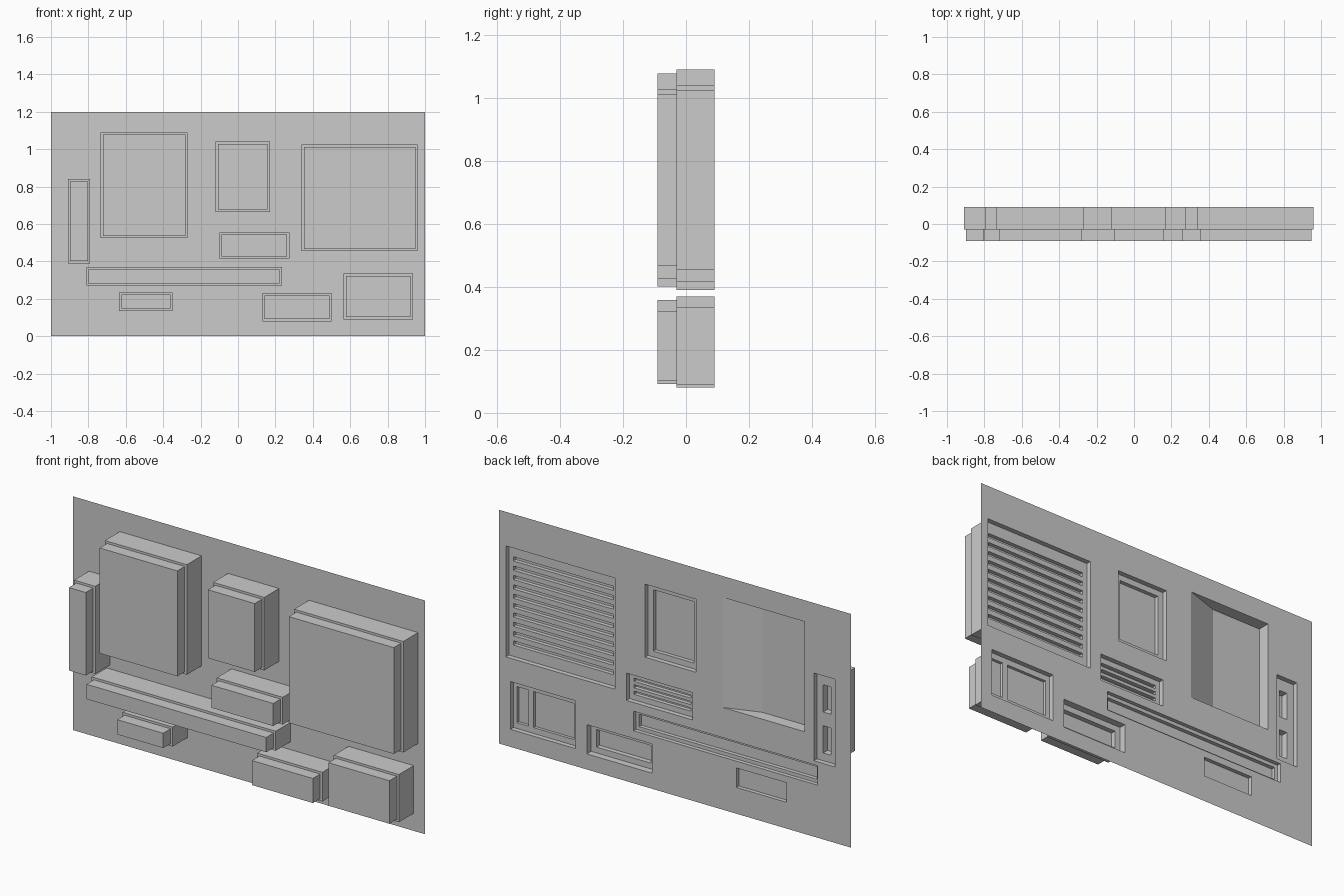
import bpy, bmesh
from mathutils import Vector

if "Cube" in bpy.data.objects:
    bpy.data.objects.remove(bpy.data.objects["Cube"])

BACK, STEP, FRONT = 0.09, -0.03, -0.09   # sheet plane, housing step, housing front
INSET = 0.012


def finish(name, bm, want_back=False):
    bmesh.ops.remove_doubles(bm, verts=bm.verts, dist=1e-5)
    bmesh.ops.recalc_face_normals(bm, faces=bm.faces)
    bmesh.ops.dissolve_limit(bm, angle_limit=0.01, verts=bm.verts, edges=bm.edges)
    bm.normal_update()
    if want_back and sum(f.normal.y * f.calc_area() for f in bm.faces) < 0:
        bmesh.ops.reverse_faces(bm, faces=bm.faces)
    me = bpy.data.meshes.new(name)
    bm.to_mesh(me)
    bm.free()
    ob = bpy.data.objects.new(name, me)
    bpy.context.collection.objects.link(ob)
    return ob


def relief(name, rect, base, pockets):
    """Flat floor at depth base; pockets are (x0,x1,z0,z1,depth), depth None = hole."""
    areas = [(*rect, base)] + pockets
    xs = sorted({round(v, 4) for a in areas for v in a[:2]})
    zs = sorted({round(v, 4) for a in areas for v in a[2:4]})

    def depth(i, j):
        if not (0 <= i < len(xs) - 1 and 0 <= j < len(zs) - 1):
            return 0.0
        x, z = (xs[i] + xs[i + 1]) / 2, (zs[j] + zs[j + 1]) / 2
        return [a[4] for a in areas if a[0] < x < a[1] and a[2] < z < a[3]][-1]

    bm = bmesh.new()

    def quad(pts):
        bm.faces.new([bm.verts.new((x, BACK - d, z)) for x, d, z in pts])

    for i in range(-1, len(xs) - 1):
        for j in range(-1, len(zs) - 1):
            d = depth(i, j)
            if i >= 0 and j >= 0 and d is not None:
                quad([(xs[i], d, zs[j]), (xs[i], d, zs[j + 1]),
                      (xs[i + 1], d, zs[j + 1]), (xs[i + 1], d, zs[j])])
            # step walls towards the next column and the next row
            e = depth(i + 1, j)
            if j >= 0 and None not in (d, e) and d != e:
                x = xs[i + 1]
                quad([(x, d, zs[j]), (x, d, zs[j + 1]), (x, e, zs[j + 1]), (x, e, zs[j])])
            e = depth(i, j + 1)
            if i >= 0 and None not in (d, e) and d != e:
                z = zs[j + 1]
                quad([(xs[i], d, z), (xs[i + 1], d, z), (xs[i + 1], e, z), (xs[i], e, z)])
    return finish(name, bm, True)


def housing(name, rect):
    """Stepped box on the front, open where it meets the sheet."""
    x0, x1, z0, z1 = rect
    bm = bmesh.new()
    loops = []
    for y, k in ((BACK, 0), (STEP, 0), (STEP, INSET), (FRONT, INSET)):
        loops.append([bm.verts.new(p) for p in (
            (x0 + k, y, z0 + k), (x1 - k, y, z0 + k), (x1 - k, y, z1 - k), (x0 + k, y, z1 - k))])
    for a, b in zip(loops, loops[1:]):
        for i in range(4):
            j = (i + 1) % 4
            bm.faces.new((a[i], a[j], b[j], b[i]))
    bm.faces.new(loops[-1])
    bmesh.ops.recalc_face_normals(bm, faces=bm.faces)
    if bm.faces[:][-1].normal.y > 0:
        bmesh.ops.reverse_faces(bm, faces=bm.faces)
    me = bpy.data.meshes.new(name)
    bm.to_mesh(me)
    bm.free()
    bpy.context.collection.objects.link(bpy.data.objects.new(name, me))


def inner(rect, k, d):
    return [(rect[0] + k, rect[1] - k, rect[2] + k, rect[3] - k, d)]


def slots(rect, n, side, margin, fill, d):
    """n even horizontal slots."""
    pitch = (rect[3] - rect[2] - 2 * margin) / n
    out = []
    for i in range(n):
        z = rect[2] + margin + pitch * (i + 0.5)
        out.append((rect[0] + side, rect[1] - side, z - pitch * fill / 2, z + pitch * fill / 2, d))
    return out


R = {
    "ramp_bay": (-0.735, -0.27, 0.525, 1.09),
    "screen": (-0.12, 0.17, 0.665, 1.04),
    "large_grille": (0.34, 0.96, 0.455, 1.025),
    "side_strip": (-0.91, -0.79, 0.39, 0.84),
    "small_grille": (-0.10, 0.275, 0.415, 0.555),
    "long_channel": (-0.81, 0.235, 0.27, 0.37),
    "plain_recess": (-0.635, -0.35, 0.135, 0.235),
    "stepped_recess": (0.13, 0.50, 0.08, 0.23),
    "double_recess": (0.565, 0.935, 0.09, 0.335),
}

# sheet with openings, and the housings on its front
relief("wall_sheet", (-1, 1, 0, 1.2), 0.0, [(*r, None) for r in R.values()])
for n, r in R.items():
    housing(n + "_housing", r)

# recessed fittings seen from the back
r = R["large_grille"]
relief("large_grille", r, 0.025, slots(r, 10, 0.025, 0.045, 0.45, 0.045))
r = R["small_grille"]
relief("small_grille", r, 0.025, slots(r, 3, 0.025, 0.02, 0.5, 0.045))
r = R["screen"]
relief("screen", r, 0.025, inner(r, 0.03, 0.045))
r = R["long_channel"]
relief("long_channel", r, 0.02, inner(r, 0.018, 0.04))
r = R["plain_recess"]
relief("plain_recess", r, 0.02, [])
r = R["stepped_recess"]
relief("stepped_recess", r, 0.035, inner(r, 0.03, 0.06))
r = R["double_recess"]
relief("double_recess", r, 0.025, [(0.85, 0.915, 0.12, 0.305, 0.04),
                                   (0.59, 0.82, 0.12, 0.305, 0.04)])
r = R["side_strip"]
relief("side_strip", r, 0.025, [(-0.87, -0.825, 0.64, 0.78, 0.06),
                                (-0.87, -0.825, 0.43, 0.57, 0.06)])

# bay with a sloped side running into a flat floor
x0, x1, z0, z1 = R["ramp_bay"]
bm = bmesh.new()
prof = [(x1, BACK), (x1 - 0.185, BACK - 0.062), (x0, BACK - 0.062), (x0, BACK)]
low = [bm.verts.new((x, y, z0)) for x, y in prof]
top = [bm.verts.new((x, y, z1)) for x, y in prof]
for i in range(3):
    bm.faces.new((low[i], low[i + 1], top[i + 1], top[i]))
bm.faces.new(low)
bm.faces.new(top)
finish("ramp_bay", bm, True)
